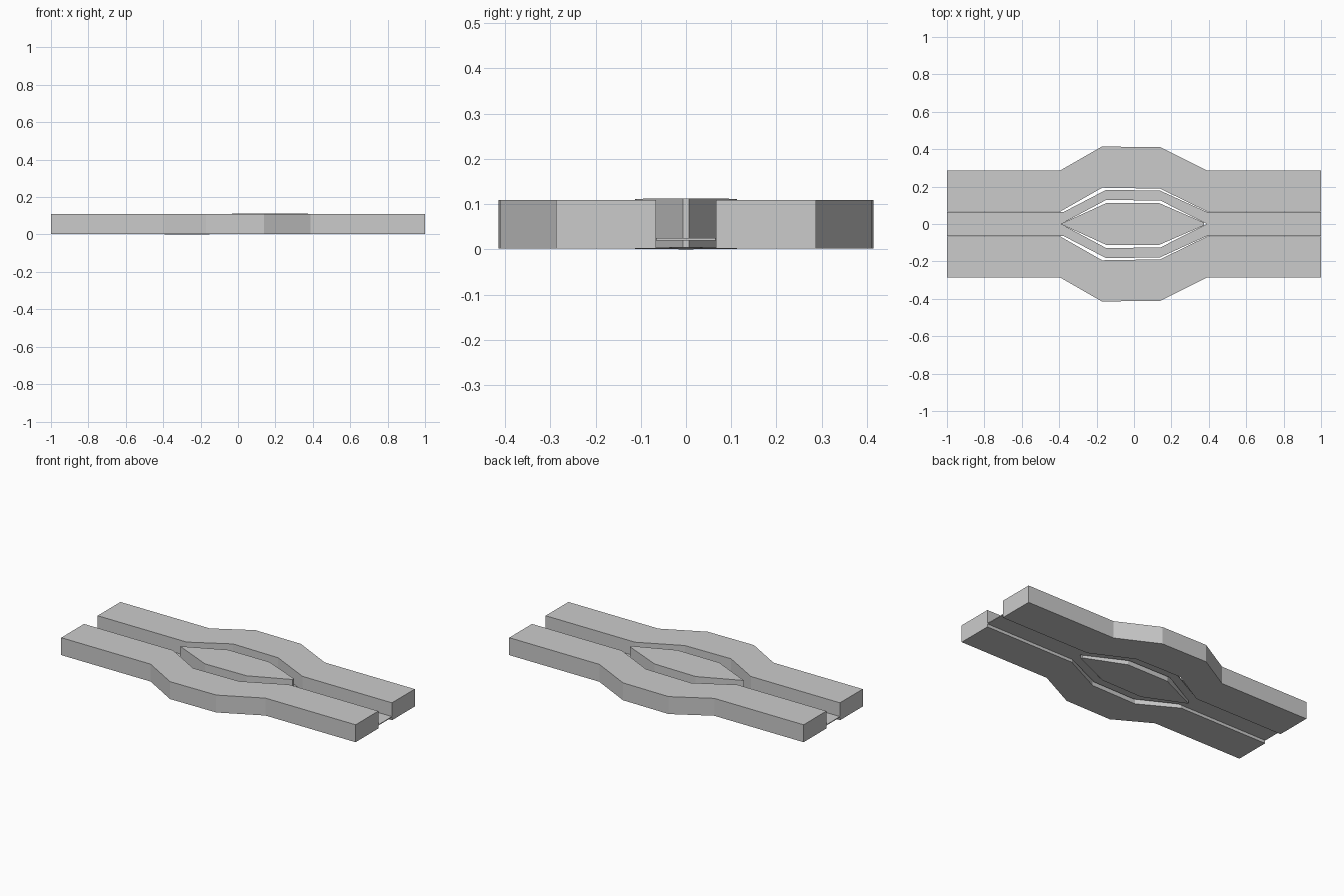
import bpy, bmesh

if "Cube" in bpy.data.objects:
    bpy.data.objects.remove(bpy.data.objects["Cube"])


def add_object(name, bm):
    bmesh.ops.recalc_face_normals(bm, faces=bm.faces)
    mesh = bpy.data.meshes.new(name)
    bm.to_mesh(mesh)
    bm.free()
    obj = bpy.data.objects.new(name, mesh)
    bpy.context.scene.collection.objects.link(obj)
    return obj


def strip(name, inner, outer, z0, z1):
    """Solid strip between two matching profiles, mirrored across y = 0."""
    bm = bmesh.new()
    rings = []
    for (xa, ya), (xb, yb) in zip(inner, outer):
        rings.append([bm.verts.new(p) for p in
                      ((xa, ya, z0), (xb, yb, z0), (xb, yb, z1), (xa, ya, z1))])
    for a, b in zip(rings, rings[1:]):
        for i in range(4):
            j = (i + 1) % 4
            bm.faces.new((a[i], a[j], b[j], b[i]))
    bm.faces.new(rings[0])
    bm.faces.new(rings[-1])
    bmesh.ops.recalc_face_normals(bm, faces=bm.faces)
    # Remove the centre seam so the halves join cleanly
    seam = [f for f in bm.faces if all(abs(v.co.y) < 1e-6 for v in f.verts)]
    bmesh.ops.delete(bm, geom=seam, context='FACES')
    obj = add_object(name, bm)
    mod = obj.modifiers.new("Mirror", 'MIRROR')
    mod.use_axis = (False, True, False)
    mod.use_clip = True
    return obj


# Banks on both sides of the channel
strip("channel_banks",
      [(-1, .066), (-.395, .066), (-.17, .194), (.14, .189), (.392, .066), (1, .066)],
      [(-1, .287), (-.393, .287), (-.172, .414), (.14, .411), (.388, .287), (1, .287)],
      .002, .109)

# Thin channel floor, splitting around the island
strip("channel_floor",
      [(-1, 0), (-.39, 0), (-.15, .128), (.14, .126), (.39, 0), (1, 0)],
      [(-1, .065), (-.375, .065), (-.15, .182), (.138, .179), (.388, .065), (1, .065)],
      .020, .025)

# Slightly tilted island with one pointed and one blunt end
half = [(.375, .007), (.136, .111), (-.145, .113)]
outline = half + [(-.393, 0)] + [(x, -y) for x, y in reversed(half)]
bm = bmesh.new()
base = bm.faces.new([bm.verts.new((x, y, .005 * (x + .393))) for x, y in outline])
top = bmesh.ops.extrude_face_region(bm, geom=[base], use_keep_orig=True)
bmesh.ops.translate(bm, vec=(0, 0, .109),
                    verts=[v for v in top["geom"] if isinstance(v, bmesh.types.BMVert)])
add_object("island", bm)
